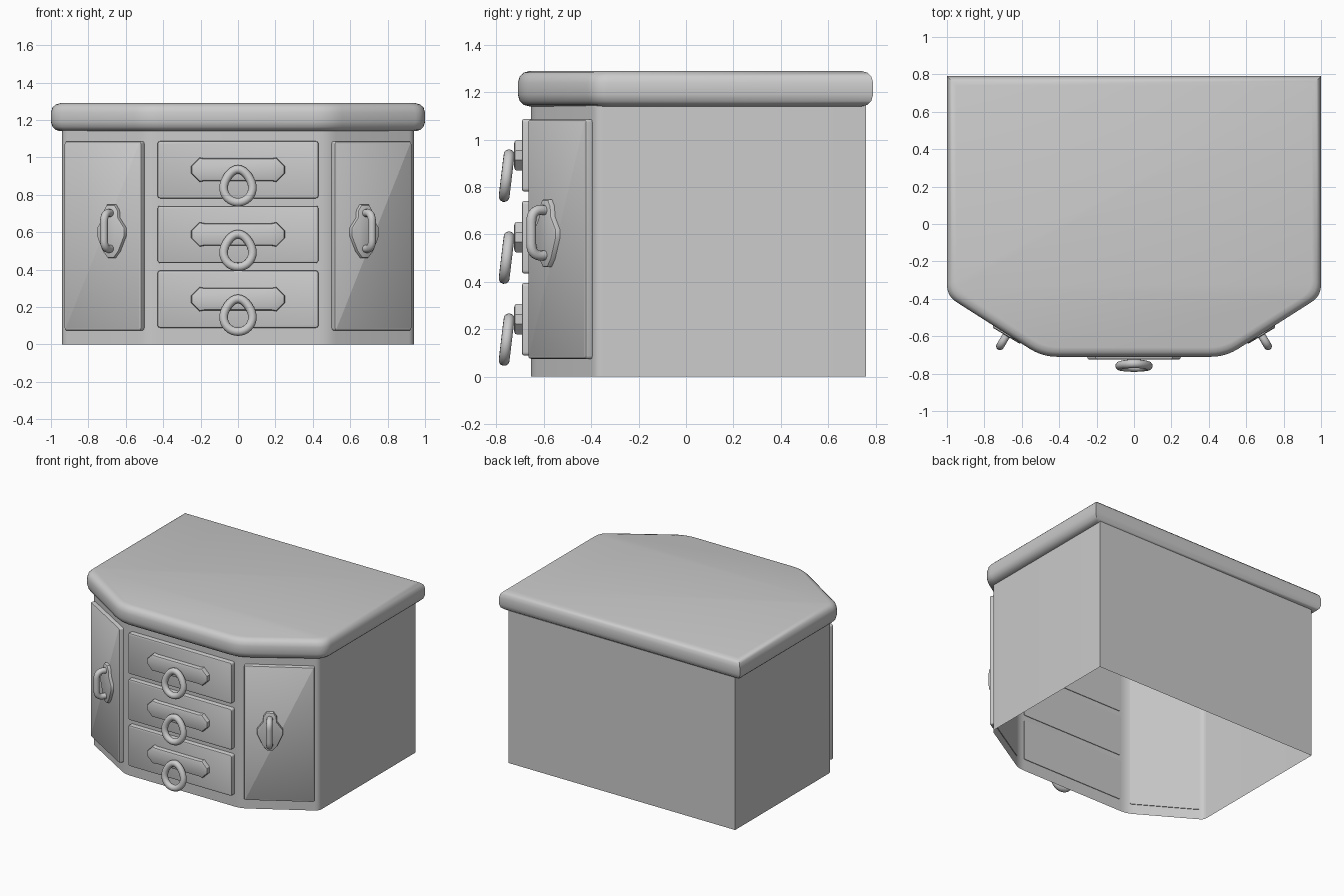
import bpy, bmesh, math
from mathutils import Vector, Matrix

if "Cube" in bpy.data.objects:
    bpy.data.objects.remove(bpy.data.objects["Cube"])


def finish(obj, angle=40):
    bpy.ops.object.select_all(action='DESELECT')
    obj.select_set(True)
    bpy.context.view_layer.objects.active = obj
    if obj.type == 'CURVE':
        bpy.ops.object.convert(target='MESH')
        obj = bpy.context.object
    bpy.ops.object.shade_smooth_by_angle(angle=math.radians(angle))
    return obj


def rounded(pts, dists, seg=5):
    """Round each corner of a 2D outline by its own distance."""
    out, n = [], len(pts)
    for i, p in enumerate(pts):
        p, d = Vector(p), dists[i]
        if d == 0:
            out.append(p)
            continue
        a = p + (Vector(pts[i - 1]) - p).normalized() * d
        b = p + (Vector(pts[(i + 1) % n]) - p).normalized() * d
        for k in range(seg + 1):
            t = k / seg
            out.append(a * (1 - t) ** 2 + p * 2 * t * (1 - t) + b * t * t)
    return out


def inset(pts, d):
    """Shrink a convex counter-clockwise outline by d."""
    out, n = [], len(pts)
    for i in range(n):
        p = Vector(pts[i])
        e1 = (p - Vector(pts[i - 1])).normalized()
        e2 = (Vector(pts[(i + 1) % n]) - p).normalized()
        n1, n2 = Vector((-e1.y, e1.x)), Vector((-e2.y, e2.x))
        out.append(p + (n1 + n2) * d / (1 + n1.dot(n2)))
    return out


def loft(name, rings, bottom=True, top=True, matrix=Matrix()):
    """Skin a stack of (outline, height) rings."""
    bm = bmesh.new()
    loops = [[bm.verts.new((p[0], p[1], h)) for p in o] for o, h in rings]
    n = len(loops[0])
    for a, b in zip(loops, loops[1:]):
        for i in range(n):
            j = (i + 1) % n
            bm.faces.new((a[i], a[j], b[j], b[i]))
    if bottom:
        bm.faces.new(loops[0][::-1])
    if top:
        bm.faces.new(loops[-1])
    me = bpy.data.meshes.new(name)
    bm.to_mesh(me)
    bm.free()
    obj = bpy.data.objects.new(name, me)
    bpy.context.collection.objects.link(obj)
    obj.matrix_world = matrix
    return finish(obj)


def plate(name, outline, w0, w1, bevel, matrix):
    """Flat plate with a softened front edge."""
    return loft(name, [(outline, w0), (outline, w1 - bevel),
                       (inset(outline, bevel * .3), w1 - bevel * .3),
                       (inset(outline, bevel), w1)], matrix=matrix)


def tube(name, pts, radius, cyclic, matrix):
    cu = bpy.data.curves.new(name, 'CURVE')
    cu.dimensions = '3D'
    cu.bevel_depth = radius
    cu.bevel_resolution = 4
    cu.use_fill_caps = True
    sp = cu.splines.new('POLY')
    sp.points.add(len(pts) - 1)
    for q, p in zip(sp.points, pts):
        q.co = (*p, 1)
    sp.use_cyclic_u = cyclic
    obj = bpy.data.objects.new(name, cu)
    bpy.context.collection.objects.link(obj)
    obj.matrix_world = matrix
    return finish(obj, 60)


def frame(origin, u):
    """Local axes: u along the face, v up, w outwards."""
    u, v = Vector(u).normalized(), Vector((0, 0, 1))
    m = Matrix((u, v, u.cross(v))).transposed().to_4x4()
    m.translation = origin
    return m


def rect(hw, hh, r):
    return rounded([(-hw, -hh), (hw, -hh), (hw, hh), (-hw, hh)], [r] * 4, 3)


# Cabinet shell, open underneath
body = [(-.94, .76), (-.94, -.38), (-.48, -.655), (.48, -.655), (.94, -.38), (.94, .76)]
corner = [0, .03, .05, .05, .03, 0]
shell = rounded(body, corner)
loft("cabinet_body", [(shell, 0), (shell, 1.16)], bottom=False)

# Worktop with a rounded edge
top = [(-1, .79), (-1, -.385), (-.49, -.71), (.49, -.71), (1, -.385), (1, .79)]
profile = [(.05, 1.14), (.025, 1.147), (.008, 1.163), (0, 1.19),
           (0, 1.24), (.008, 1.267), (.025, 1.283), (.05, 1.29)]
soft = [0, .06, .08, .08, .06, 0]
loft("worktop", [(rounded(inset(top, d), soft), z) for d, z in profile])

# Drawers with pull rings
drawer_plate = [(-.25, -.02), (-.205, -.065), (-.18, -.06), (.18, -.06), (.205, -.065), (.25, -.02),
                (.25, .02), (.205, .065), (.18, .06), (-.18, .06), (-.205, .065), (-.25, .02)]
for i in range(3):
    z = .242 + i * .346
    m = frame((0, -.655, z), (1, 0, 0))
    plate("drawer_front", rect(.43, .153, .015), -.005, .037, .008, m)
    plate("drawer_handle_plate", drawer_plate, .03, .07, .012, m)
    ring = []
    for k in range(32):
        t = math.tau * k / 32
        c = math.cos(t)
        v = .077 * c + .022 * max(0, c) ** 3 - .097
        ring.append((.077 * math.sin(t), v, .092 - (v - 0) * .12))
    tube("drawer_pull_ring", ring, .023, True, m)

# Angled doors with arched handles
half = [(.025, .145), (.045, .115), (.048, .075), (.088, .02), (.088, -.02), (.05, -.105), (.02, -.14)]
door_plate = [(-x, y) for x, y in half] + half[::-1]
arch = rounded([(.1, .02), (.105, .09), (-.095, .09), (-.09, .02)], [0, .055, .055, 0], 8)
for s in (1, -1):
    m = frame((s * .708, -.5185, .58), (.46, s * .275, 0))
    plate("door", rect(.24, .505, .012), -.005, .032, .01, m)
    c = m @ Matrix.Translation((-s * .062, .022, 0))
    plate("door_handle_plate", door_plate, .025, .055, .01, c)
    tube("door_handle", [(0, p.x, p.y + .03) for p in arch], .021, False, c)
